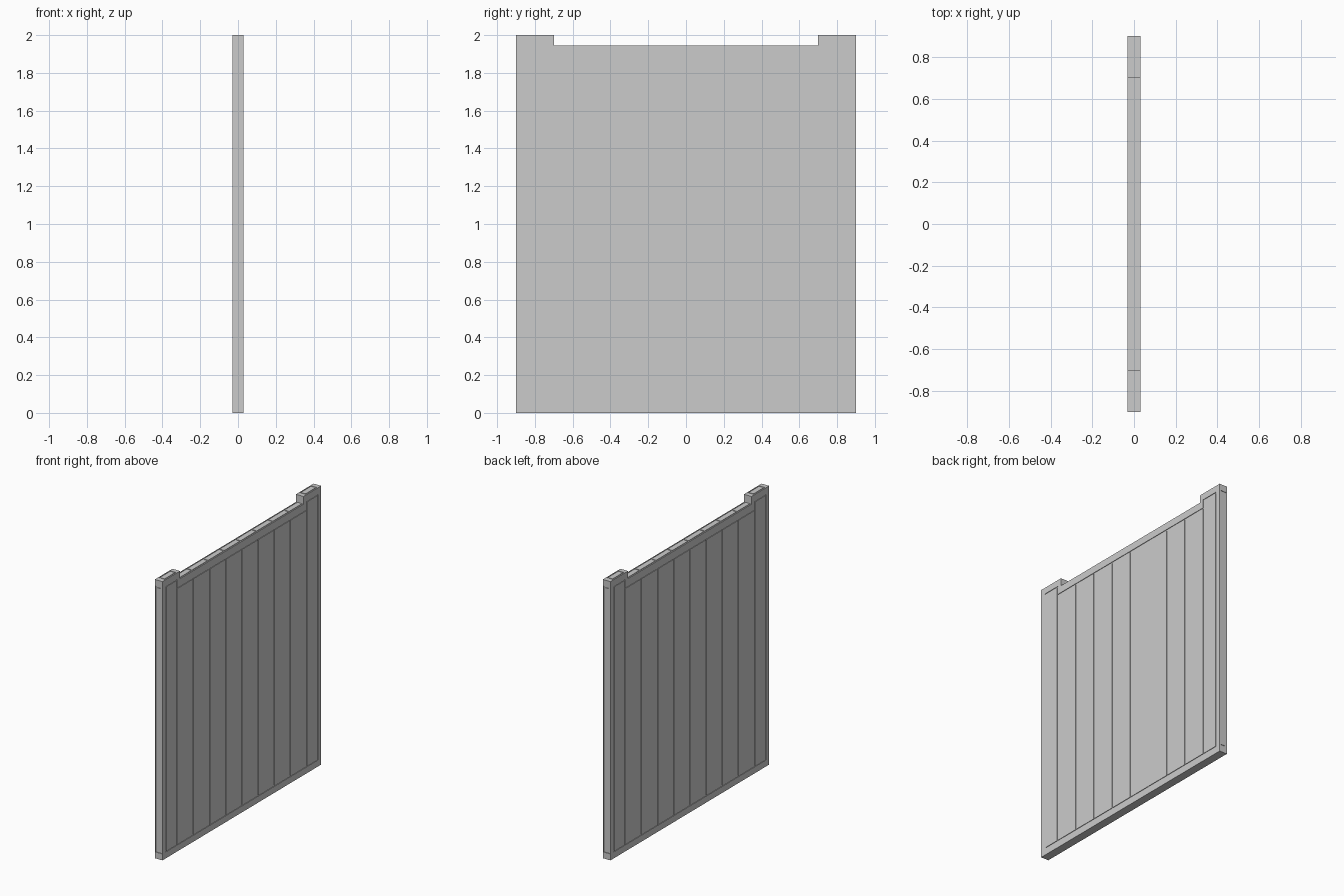
import bpy, bmesh
from mathutils import Matrix, Vector

if "Cube" in bpy.data.objects:
    bpy.data.objects.remove(bpy.data.objects["Cube"])

HX, HY, TOP, MID, POST = 0.03, 0.9, 2.0, 1.945, 0.7
W, D = 0.008, 0.004          # groove width and depth

# Panel body: notched outline extruded through its thickness
outline = [(-HY, 0), (HY, 0), (HY, TOP), (POST, TOP), (POST, MID),
           (-POST, MID), (-POST, TOP), (-HY, TOP)]
bm = bmesh.new()
face = bm.faces.new([bm.verts.new((-HX, y, z)) for y, z in outline])
ext = bmesh.ops.extrude_face_region(bm, geom=[face])
bmesh.ops.translate(bm, vec=(2 * HX, 0, 0),
                    verts=[v for v in ext["geom"] if isinstance(v, bmesh.types.BMVert)])
bmesh.ops.recalc_face_normals(bm, faces=bm.faces[:])
mesh = bpy.data.meshes.new("plank_panel")
bm.to_mesh(mesh)
bm.free()
panel = bpy.data.objects.new("plank_panel", mesh)
bpy.context.collection.objects.link(panel)

# Groove cutter made of thin bars
cut = bmesh.new()


def bar(a, b):
    """Square bar from a to b along one axis, half sunk where it lies on a face."""
    a, b = Vector(a), Vector(b)
    size = [abs(q - p) + W for p, q in zip(a, b)]
    for i, s in enumerate(size):
        on_face = (i == 0 and abs(a.x) == HX and a.x == b.x) or \
                  (i == 1 and abs(a.y) == HY and a.y == b.y) or \
                  (i == 2 and a.z == b.z and a.z in (TOP, MID))
        if on_face:
            size[i] = 2 * D
    bmesh.ops.create_cube(cut, size=1, matrix=Matrix.Translation((a + b) / 2)
                          @ Matrix.Diagonal((*size, 1)))


LOW, HIGH, RAIL, EDGE, JAMB, RX = 0.05, 1.95, 1.89, 0.86, 0.737, 0.021
seams = [i * 0.1835 for i in range(-3, 4)]

# Broad faces: border, top rail and plank seams
for x in (-HX, HX):
    bar((x, -EDGE, LOW), (x, EDGE, LOW))
    bar((x, -JAMB, RAIL), (x, JAMB, RAIL))
    for y in seams:
        bar((x, y, LOW), (x, y, RAIL))
    for s in (-1, 1):
        bar((x, s * EDGE, LOW), (x, s * EDGE, HIGH))
        bar((x, s * JAMB, LOW), (x, s * JAMB, HIGH))
        bar((x, s * JAMB, HIGH), (x, s * EDGE, HIGH))

# Narrow ends and post tops: rectangular borders
for s in (-1, 1):
    for x in (-RX, RX):
        bar((x, s * HY, LOW), (x, s * HY, HIGH))
        bar((x, s * JAMB, TOP), (x, s * EDGE, TOP))
    for z in (LOW, HIGH):
        bar((-RX, s * HY, z), (RX, s * HY, z))
    for y in (JAMB, EDGE):
        bar((-RX, s * y, TOP), (RX, s * y, TOP))

# Top edge between the posts
for x in (-RX, RX):
    bar((x, -0.69, MID), (x, 0.69, MID))
for y in seams:
    bar((-RX, y, MID), (RX, y, MID))

cmesh = bpy.data.meshes.new("groove_cutter")
cut.to_mesh(cmesh)
cut.free()
cutter = bpy.data.objects.new("groove_cutter", cmesh)
bpy.context.collection.objects.link(cutter)
cutter.hide_render = True
cutter.hide_set(True)

# Carve the grooves, then drop the cutter
mod = panel.modifiers.new("grooves", "BOOLEAN")
mod.operation = "DIFFERENCE"
mod.solver = "EXACT"
mod.use_self = True
mod.object = cutter
bpy.context.view_layer.objects.active = panel
panel.select_set(True)
bpy.ops.object.modifier_apply(modifier=mod.name)
bpy.data.objects.remove(cutter)
